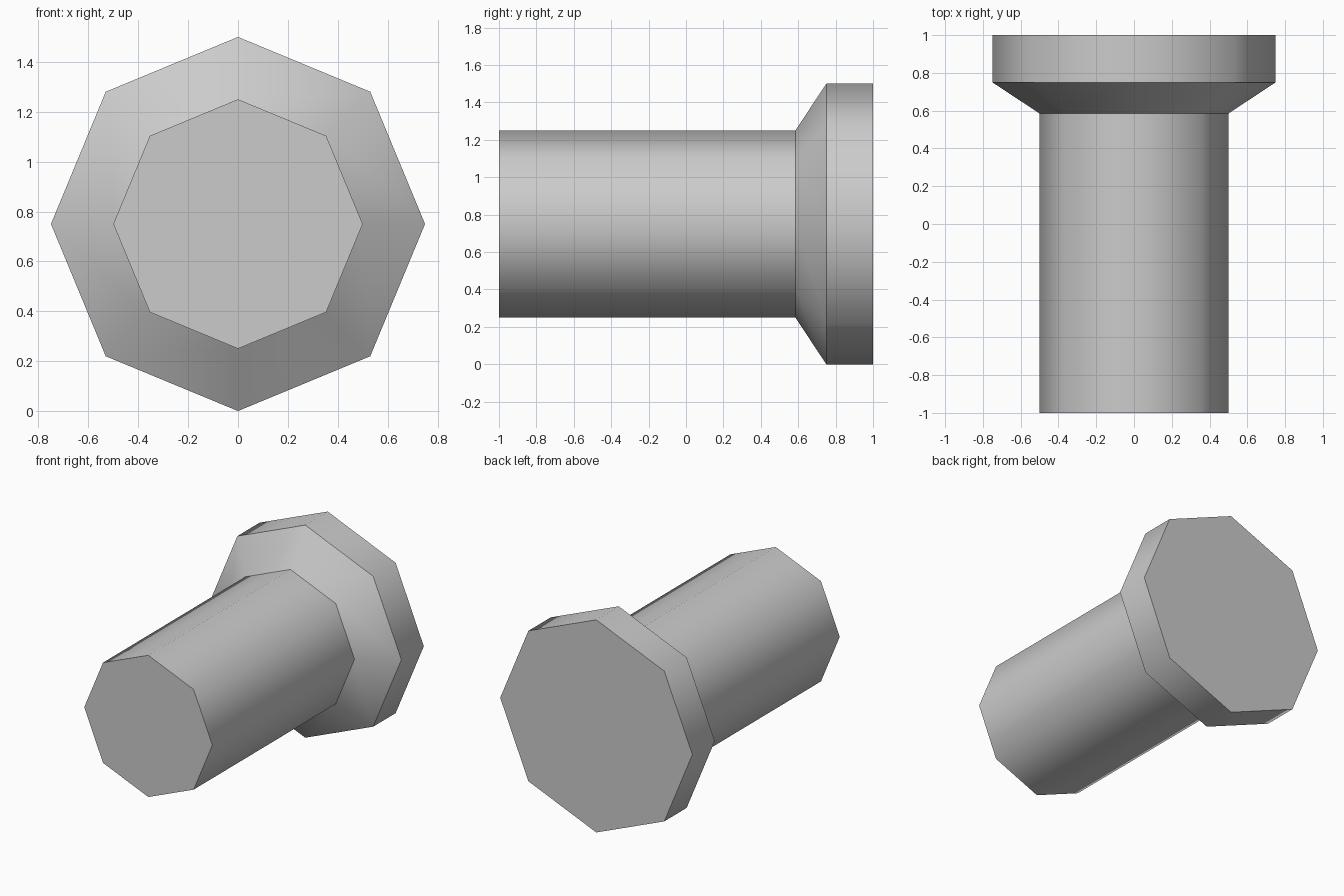
import bpy, bmesh, math

if "Cube" in bpy.data.objects:
    bpy.data.objects.remove(bpy.data.objects["Cube"])

SIDES = 8
CENTRE_Z = 0.75
# (y, radius) stations: shaft, flared collar, head
PROFILE = [(-1.0, 0.5), (0.585, 0.5), (0.75, 0.75), (1.0, 0.75)]

grey = bpy.data.materials.new("plain_grey")
grey.diffuse_color = (0.6, 0.6, 0.6, 1)
grey.use_nodes = True
grey.node_tree.nodes["Principled BSDF"].inputs["Base Color"].default_value = grey.diffuse_color

# Octagonal rings joined along y, with a corner pointing straight up
bm = bmesh.new()
rings = []
for y, r in PROFILE:
    angles = [2 * math.pi * i / SIDES for i in range(SIDES)]
    rings.append([bm.verts.new((r * math.sin(a), y, CENTRE_Z + r * math.cos(a)))
                  for a in angles])
for a, b in zip(rings, rings[1:]):
    for i in range(SIDES):
        j = (i + 1) % SIDES
        bm.faces.new((a[i], a[j], b[j], b[i]))

# Flat end caps
bm.faces.new(rings[0])
bm.faces.new(rings[-1])
bmesh.ops.recalc_face_normals(bm, faces=bm.faces)

mesh = bpy.data.meshes.new("flanged_peg")
bm.to_mesh(mesh)
bm.free()
mesh.materials.append(grey)
peg = bpy.data.objects.new("flanged_peg", mesh)
bpy.context.collection.objects.link(peg)

# Smooth around the sides, sharp at the collar and end rims
bpy.context.view_layer.objects.active = peg
peg.select_set(True)
bpy.ops.object.shade_smooth_by_angle(angle=math.radians(50))
